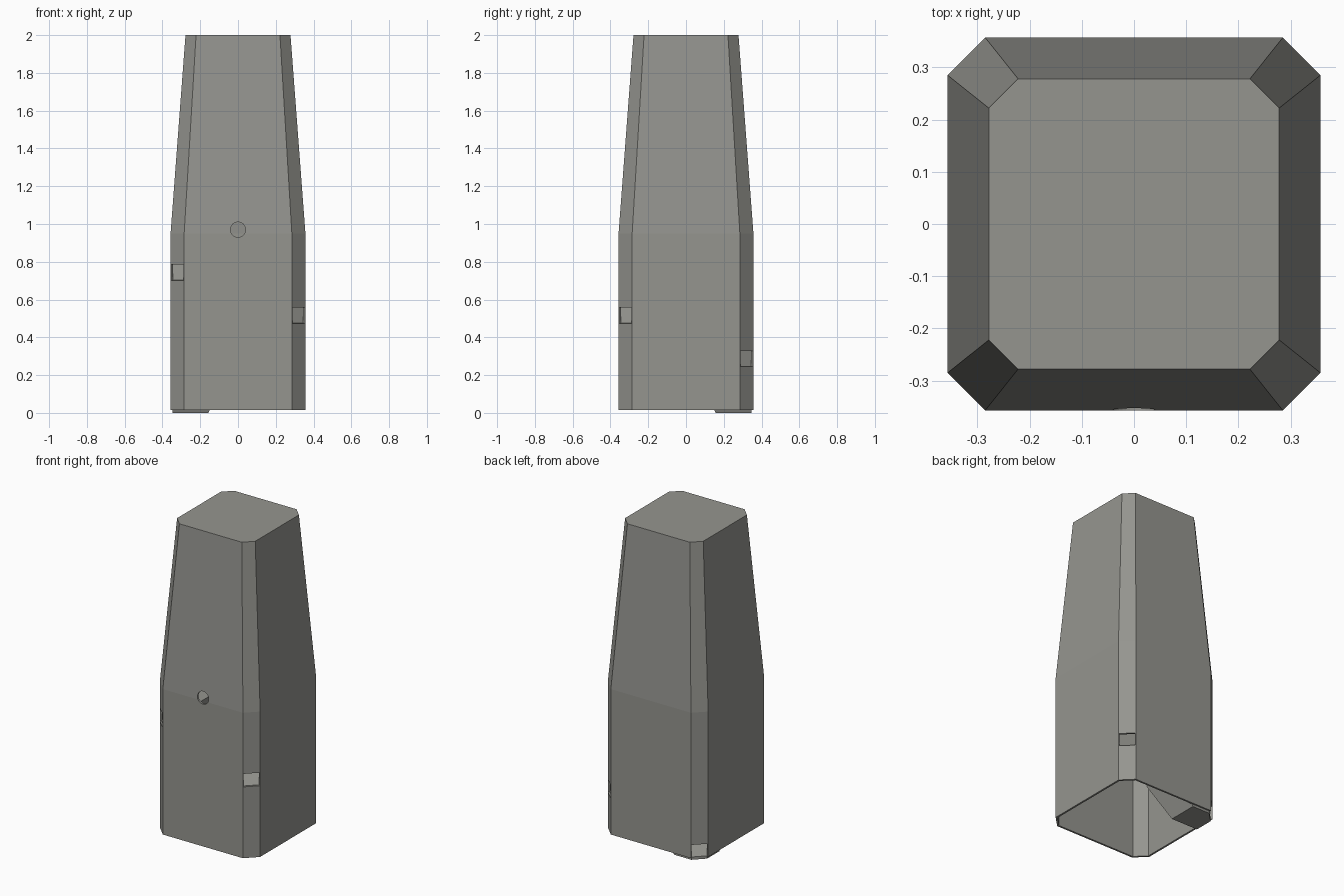
import bpy, bmesh, math
from mathutils import Matrix

if "Cube" in bpy.data.objects:
    bpy.data.objects.remove(bpy.data.objects["Cube"])

stone = bpy.data.materials.new("warm_grey")
stone.diffuse_color = (0.30, 0.30, 0.275, 1)
stone.use_nodes = True
stone.node_tree.nodes["Principled BSDF"].inputs["Base Color"].default_value = stone.diffuse_color


def make_object(name, bm):
    bmesh.ops.recalc_face_normals(bm, faces=bm.faces)
    me = bpy.data.meshes.new(name)
    bm.to_mesh(me)
    bm.free()
    me.materials.append(stone)
    ob = bpy.data.objects.new(name, me)
    bpy.context.collection.objects.link(ob)
    return ob


def octagon(bm, a, b, z):
    """Ring of a chamfered square: half width a, flat half length b."""
    pts = [(a, -b), (a, b), (b, a), (-b, a), (-a, b), (-a, -b), (-b, -a), (b, -a)]
    return [bm.verts.new((x, y, z)) for x, y in pts]


# Tower shell: outside and inside skins, open at the bottom
bm = bmesh.new()
sections = [(0.278, 0.222, 1.988, 0.266), (0.278, 0.222, 2.0, 0.278)]
rings = [octagon(bm, 0.266, 0.217, 1.988),
         octagon(bm, 0.345, 0.28, 0.95),
         octagon(bm, 0.345, 0.28, 0.015),
         octagon(bm, 0.357, 0.285, 0.015),
         octagon(bm, 0.357, 0.285, 0.95),
         octagon(bm, 0.278, 0.222, 2.0)]
for lo, hi in zip(rings, rings[1:]):
    for i in range(8):
        j = (i + 1) % 8
        bm.faces.new((lo[i], lo[j], hi[j], hi[i]))
bm.faces.new(rings[0])
bm.faces.new(rings[-1])
shell = make_object("tower_shell", bm)


def cut(target, cutter):
    mod = target.modifiers.new("cut", 'BOOLEAN')
    mod.operation = 'DIFFERENCE'
    mod.solver = 'EXACT'
    mod.object = cutter
    bpy.context.view_layer.objects.active = target
    bpy.ops.object.modifier_apply(modifier=mod.name)
    bpy.data.objects.remove(cutter, do_unlink=True)


# Round entry hole in the front wall
bm = bmesh.new()
bmesh.ops.create_cone(bm, cap_ends=True, segments=32, radius1=0.04, radius2=0.04, depth=0.1,
                      matrix=Matrix.Translation((0, -0.355, 0.97)) @ Matrix.Rotation(math.pi / 2, 4, 'X'))
cut(shell, make_object("hole_cutter", bm))

# Spiral of corner outlets: name, corner angle, slot bottom, slot top
outlets = [("back_left", 135, 0.0, 0.10), ("back_right", 45, 0.245, 0.327),
           ("front_right", -45, 0.473, 0.557), ("front_left", -135, 0.70, 0.785)]
for name, angle, z0, z1 in outlets:
    # Slot through the chamfered corner
    turn = Matrix.Rotation(math.radians(angle), 4, 'Z')
    bm = bmesh.new()
    place = (turn @ Matrix.Translation((0.454, 0, (z0 + z1) / 2))
             @ Matrix.Diagonal((0.07, 0.094, z1 - z0, 1)))
    bmesh.ops.create_cube(bm, size=1, matrix=place)
    cut(shell, make_object("slot_cutter", bm))

    # Chute inside the corner: sloped floor to the slot, tapered underside
    base = z1 - 0.10
    sx = 1 if "right" in name else -1
    sy = 1 if "back" in name else -1
    low = [(0.157, 0.157), (0.347, 0.157), (0.347, 0.281), (0.281, 0.347), (0.157, 0.347)]
    lip = [(0.347, 0.281), (0.281, 0.347)]
    high = [(0.05, 0.05), (0.347, 0.05), (0.05, 0.347)]
    bm = bmesh.new()
    for pts, h in ((low, 0), (lip, 0.018), (high, 0.23)):
        for x, y in pts:
            bm.verts.new((sx * x, sy * y, base + h))
    bmesh.ops.convex_hull(bm, input=bm.verts)
    bmesh.ops.dissolve_limit(bm, angle_limit=0.01, verts=bm.verts, edges=bm.edges)
    make_object(name + "_chute", bm)
